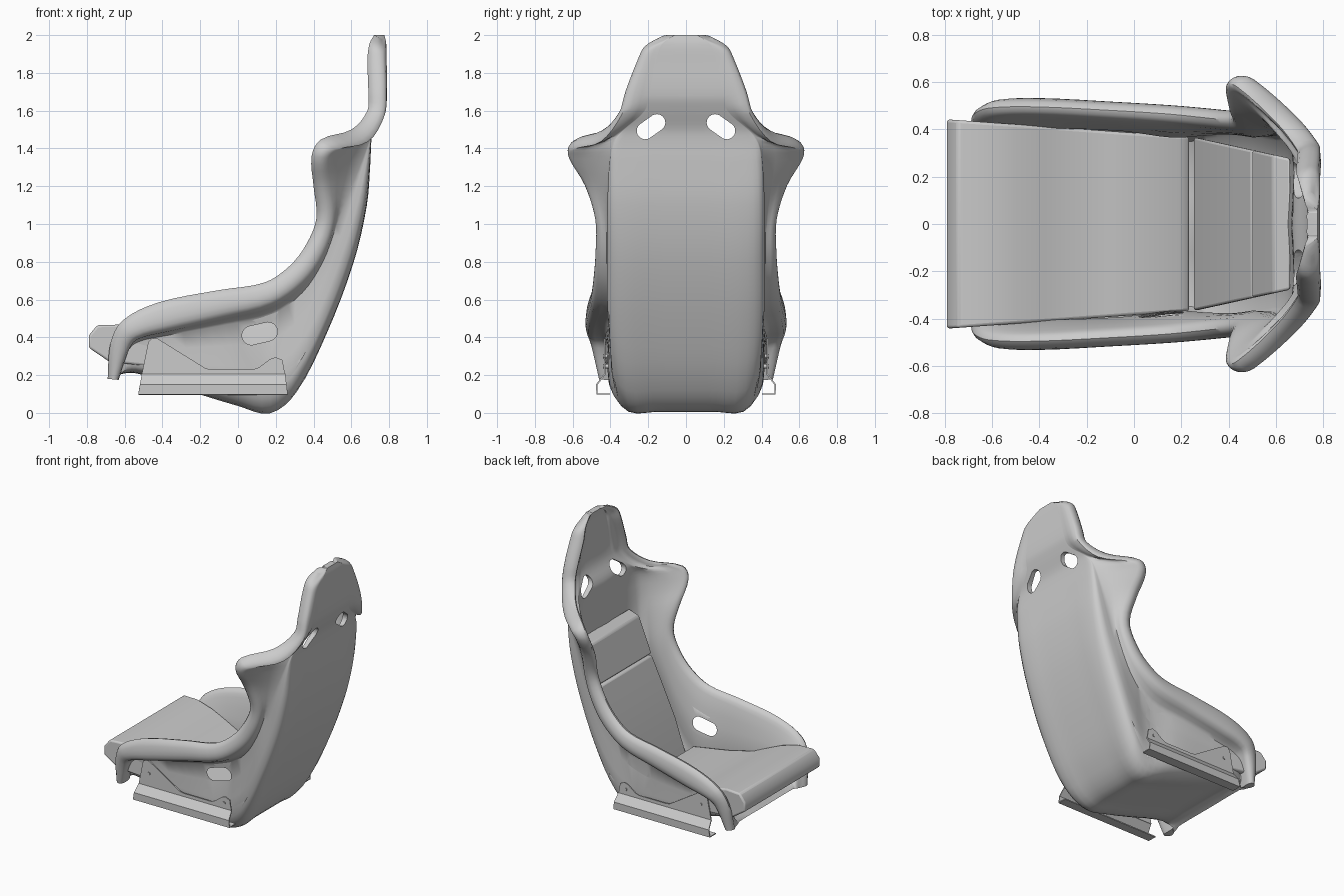
import bpy, bmesh, math
from mathutils import Vector as V
from mathutils.geometry import interpolate_bezier

if "Cube" in bpy.data.objects:
    bpy.data.objects.remove(bpy.data.objects["Cube"])


def smooth(pts, n, closed=False):
    """Rounded curve passing through pts, n steps per span."""
    m = len(pts)
    at = lambda i: pts[i % m] if closed else pts[max(0, min(m - 1, i))]
    out = []
    for i in range(m if closed else m - 1):
        a, b = at(i), at(i + 1)
        h = (b - a).length / 3
        ta = (b - at(i - 1)).normalized() * h
        tb = (at(i + 2) - a).normalized() * h
        out += interpolate_bezier(a, a + ta, b - tb, b, n + 1)[:-1]
    return out if closed else out + [pts[-1].copy()]


def make(name, verts, faces):
    me = bpy.data.meshes.new(name)
    me.from_pydata(verts, [], faces)
    bm = bmesh.new()
    bm.from_mesh(me)
    bmesh.ops.recalc_face_normals(bm, faces=bm.faces)
    if bm.calc_volume(signed=True) < 0:
        bmesh.ops.reverse_faces(bm, faces=bm.faces)
    bm.to_mesh(me)
    bm.free()
    ob = bpy.data.objects.new(name, me)
    bpy.context.collection.objects.link(ob)
    return ob


def shade(ob, angle=40):
    bpy.ops.object.select_all(action='DESELECT')
    ob.select_set(True)
    bpy.context.view_layer.objects.active = ob
    bpy.ops.object.shade_smooth_by_angle(angle=math.radians(angle))


def prism(name, a, b):
    """Closed solid between two matching outlines."""
    n = len(a)
    faces = [(i, (i + 1) % n, (i + 1) % n + n, i + n) for i in range(n)]
    return make(name, a + b, faces + [tuple(range(n)), tuple(range(n, 2 * n))])


# Shell: rim path, spine path and widths, from the front lip to the head top
rim = [(-.69, .425, .18), (-.675, .465, .37), (-.61, .49, .49), (-.42, .495, .585),
       (-.1, .48, .65), (.14, .465, .69), (.27, .452, .775), (.36, .443, .89),
       (.415, .445, 1.03), (.40, .50, 1.2), (.39, .585, 1.36), (.435, .58, 1.445),
       (.6, .43, 1.5), (.685, .32, 1.6), (.69, .285, 1.7), (.685, .22, 1.87),
       (.695, .185, 1.95), (.72, .1, 2.0)]
spine = [(-.64, .2), (-.56, .215), (-.46, .19), (-.3, .135), (0, .045), (.17, .008),
         (.31, .12), (.47, .43), (.61, .8), (.68, 1.1), (.70, 1.33), (.705, 1.43),
         (.715, 1.5), (.755, 1.6), (.78, 1.68), (.785, 1.86), (.785, 1.95), (.775, 2.0)]
width = [.36, .415, .425, .425, .415, .385, .405, .42, .42, .42, .41, .39,
         .33, .22, .2, .16, .13, .06]
band = [.055, .1, .12, .15, .14, .12, .11, .1, .09, .09, .09, .1,
        .11, .095, .095, .095, .085, .05]
groove = [.9] * 8 + [.85, .5, .2, .08] + [0] * 6

sections = []
for i, (r, c, w, b, k) in enumerate(zip(rim, spine, width, band, groove)):
    t = V(rim[min(i + 1, 17)]) - V(rim[max(i - 1, 0)])
    if 11 <= i <= 13:
        t.z += .2           # shoulder flange turns backwards
    d = V((t.z, 0, -t.x)).normalized()
    R, C = V(r), V((c[0], 0, c[1]))
    up = V((R.x, 0, R.z)) - C
    I = C + up.normalized() * (.045 if i > 14 else min(.04, .4 * up.length))
    Y = lambda p, y: V((p.x, y, p.z))
    F = R + d * b + V((0, .02, 0))
    G = C.lerp(F, k)
    p7 = R.lerp(R + d * b, .35) - V((0, .045, 0))
    p9 = Y(I, (.89 if i < 8 else .84) * w)
    p8 = p7.lerp(p9, .5) - V((0, .01, 0))
    if i < 8:
        p8.y = min(p8.y, w - .02)
    half = [C, Y(C, .4 * w), Y(C, .78 * w), Y(C.lerp(G, .22), .97 * w), Y(G, w), F,
            R + d * b * .5 + V((0, .035, 0)), R, p7, p8, p9, I]
    sections.append(half + [V((p.x, -p.y, p.z)) for p in half[-2:0:-1]])

tracks = [smooth(list(tr), 4) for tr in zip(*sections)]
rows = [smooth(list(s), 3, True) for s in zip(*tracks)]
m, n = len(rows), len(rows[0])
faces = [(j * n + i, j * n + (i + 1) % n, (j + 1) * n + (i + 1) % n, (j + 1) * n + i)
         for j in range(m - 1) for i in range(n)]
# End caps: strips joining the outer half of the loop to the inner half
h = n // 2
for base in (0, (m - 1) * n):
    for j in range(h // 2):
        q = (j, j + 1, h - j - 1, h - j)
        faces.append(tuple(base + i for i in q))
        faces.append(tuple(base + (n - i) % n for i in q))
shell = make("seat_shell", [p for r in rows for p in r], faces)


# Belt slots cut through the sides and the upper back
def slot(center, u, v, axis, length, wid, depth):
    r, hl, pts = wid / 2, (length - wid) / 2, []
    for q in range(24):
        a = 2 * math.pi * (q + .5) / 24
        pts.append(center + u * (r * math.cos(a) + math.copysign(hl, math.cos(a)))
                   + v * r * math.sin(a))
    cut = prism("slot_cutter", [p - axis * depth for p in pts], [p + axis * depth for p in pts])
    cut.hide_render = True
    # keep the first solver whose result leaves the shell whole
    for solver in ('EXACT', 'FLOAT', 'MANIFOLD'):
        mod = shell.modifiers.new("slot", 'BOOLEAN')
        mod.operation, mod.solver, mod.object = 'DIFFERENCE', solver, cut
        dg = bpy.context.evaluated_depsgraph_get()
        dg.update()
        me = bpy.data.meshes.new_from_object(shell.evaluated_get(dg))
        shell.modifiers.remove(mod)
        if len(me.vertices) > .9 * len(shell.data.vertices):
            shell.data = me
            break
    bpy.data.objects.remove(cut)


a = math.radians(13)
for s in (-1, 1):
    slot(V((.115, s * .45, .42)), V((math.cos(a), 0, math.sin(a))),
         V((-math.sin(a), 0, math.cos(a))), V((0, 1, 0)), .19, .1, .2)
a = math.radians(35)
for s in (-1, 1):
    slot(V((.72, s * .185, 1.515)), V((0, -s * math.cos(a), math.sin(a))),
         V((0, s * math.sin(a), math.cos(a))), V((1, 0, 0)), .165, .09, .2)
shade(shell, 45)


# Cushions: side profiles spread across the seat, with width tapering along x
def pad(name, profile, x0, w0, x1, w1, bevel):
    wid = lambda x: w0 + (w1 - w0) * (x - x0) / (x1 - x0)
    ob = prism(name, [V((x, -wid(x), z)) for x, z in profile],
               [V((x, wid(x), z)) for x, z in profile])
    mod = ob.modifiers.new("soft_edges", 'BEVEL')
    mod.width, mod.segments, mod.limit_method = bevel, 3, 'ANGLE'
    mod.angle_limit = math.radians(40)
    shade(ob)


pad("seat_cushion", [(-.68, .27), (-.79, .345), (-.79, .41), (-.745, .465), (-.63, .467),
                     (-.5, .435), (-.38, .385), (-.28, .34), (-.1, .3), (.19, .26),
                     (.235, .22), (.2, .1), (0, .11), (-.4, .24)],
    -.79, .442, .235, .368, .012)
pad("lower_back_cushion", [(.25, .18), (.33, .45), (.43, .71), (.495, .875),
                           (.6, .87), (.55, .75), (.44, .45), (.33, .2)],
    .25, .368, .58, .295, .012)
pad("upper_back_cushion", [(.497, .885), (.545, 1.03), (.585, 1.15), (.66, 1.19),
                           (.655, 1.1), (.6, .88)],
    .25, .368, .58, .295, .012)

# Mounting brackets: side plate, folded rail and bolts
plate = [(-.51, .2), (-.475, .375), (-.455, .395), (-.425, .393), (-.17, .235), (-.14, .23),
         (.08, .23), (.11, .24), (.17, .285), (.2, .295), (.235, .28), (.25, .2)]
fold = [(.43, .205), (.472, .15), (.472, .1), (.405, .1)]
for s, side in ((-1, "right"), (1, "left")):
    prism("bracket_plate_" + side, [V((x, s * .426, z)) for x, z in plate],
          [V((x, s * .434, z)) for x, z in plate])
    ends = [V((x + k * z, s * y, z)) for x, k in ((-.546, .18), (.275, -.12)) for y, z in fold]
    rail = make("bracket_rail_" + side, ends, [(i, i + 1, i + 5, i + 4) for i in range(3)])
    mod = rail.modifiers.new("sheet", 'SOLIDIFY')
    mod.thickness, mod.offset = .008, 0
    for i, (x, z) in enumerate(((-.425, .3), (.19, .247))):
        bpy.ops.mesh.primitive_cylinder_add(vertices=16, radius=.011, depth=.03,
                                            location=(x, s * .425, z),
                                            rotation=(math.pi / 2, 0, 0))
        bpy.context.object.name = f"bracket_bolt_{side}_{i + 1}"
        shade(bpy.context.object)
